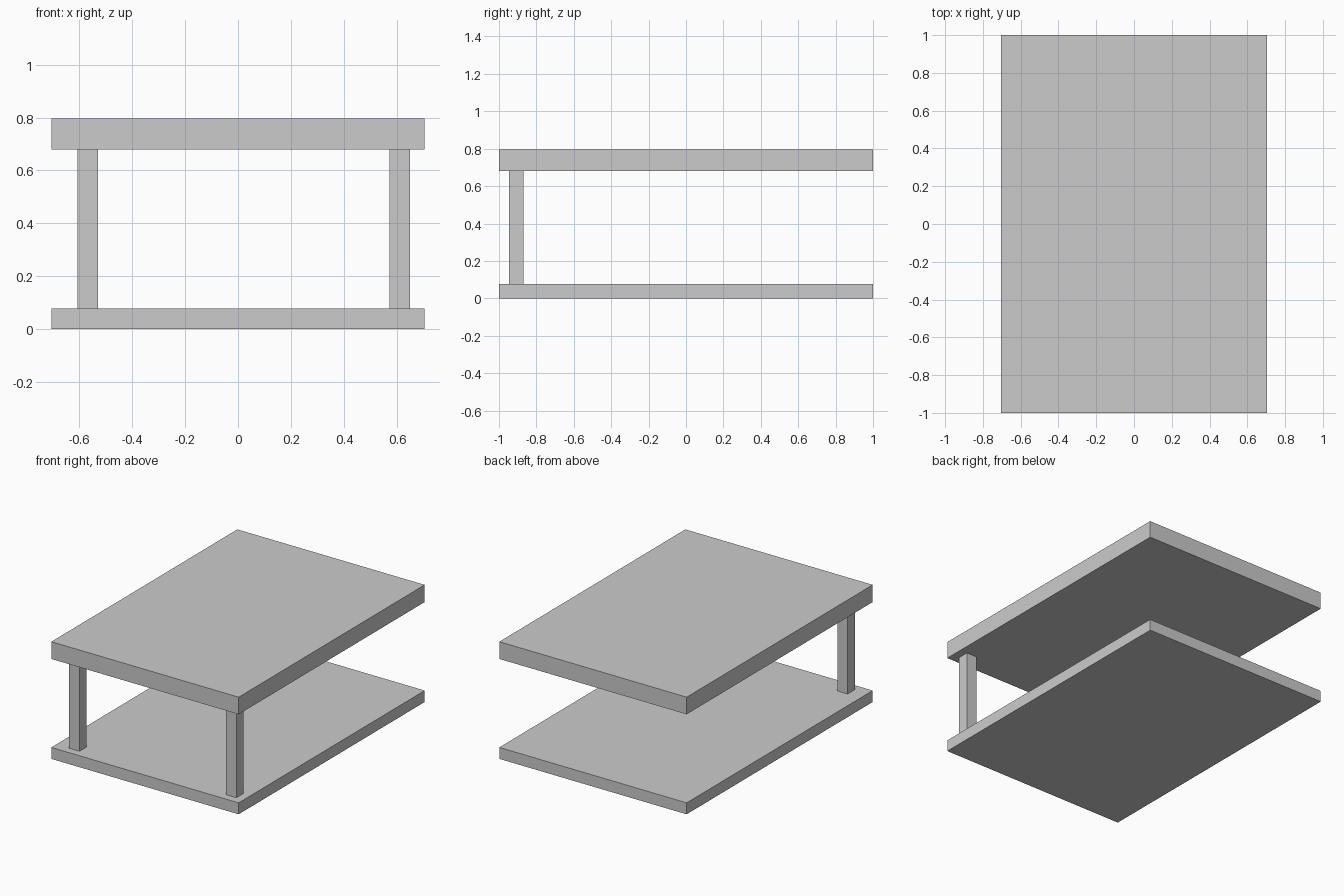
import bpy

if "Cube" in bpy.data.objects:
    bpy.data.objects.remove(bpy.data.objects["Cube"])


def box(name, x, y, z):
    """Axis-aligned box from (min, max) ranges."""
    bpy.ops.mesh.primitive_cube_add(size=1, location=[(a + b) / 2 for a, b in (x, y, z)])
    obj = bpy.context.object
    obj.name = name
    obj.scale = [b - a for a, b in (x, y, z)]
    bpy.ops.object.transform_apply(location=False, rotation=False, scale=True)
    return obj


# Two full-size slabs
WIDTH, DEPTH = (-0.705, 0.705), (-1.0, 1.0)
box("base_slab", WIDTH, DEPTH, (0.0, 0.078))
box("top_slab", WIDTH, DEPTH, (0.68, 0.797))

# Two square posts along the front edge, slightly off-centre
for name, x in (("left_post", (-0.607, -0.53)), ("right_post", (0.574, 0.651))):
    box(name, x, (-0.947, -0.87), (0.078, 0.68))
